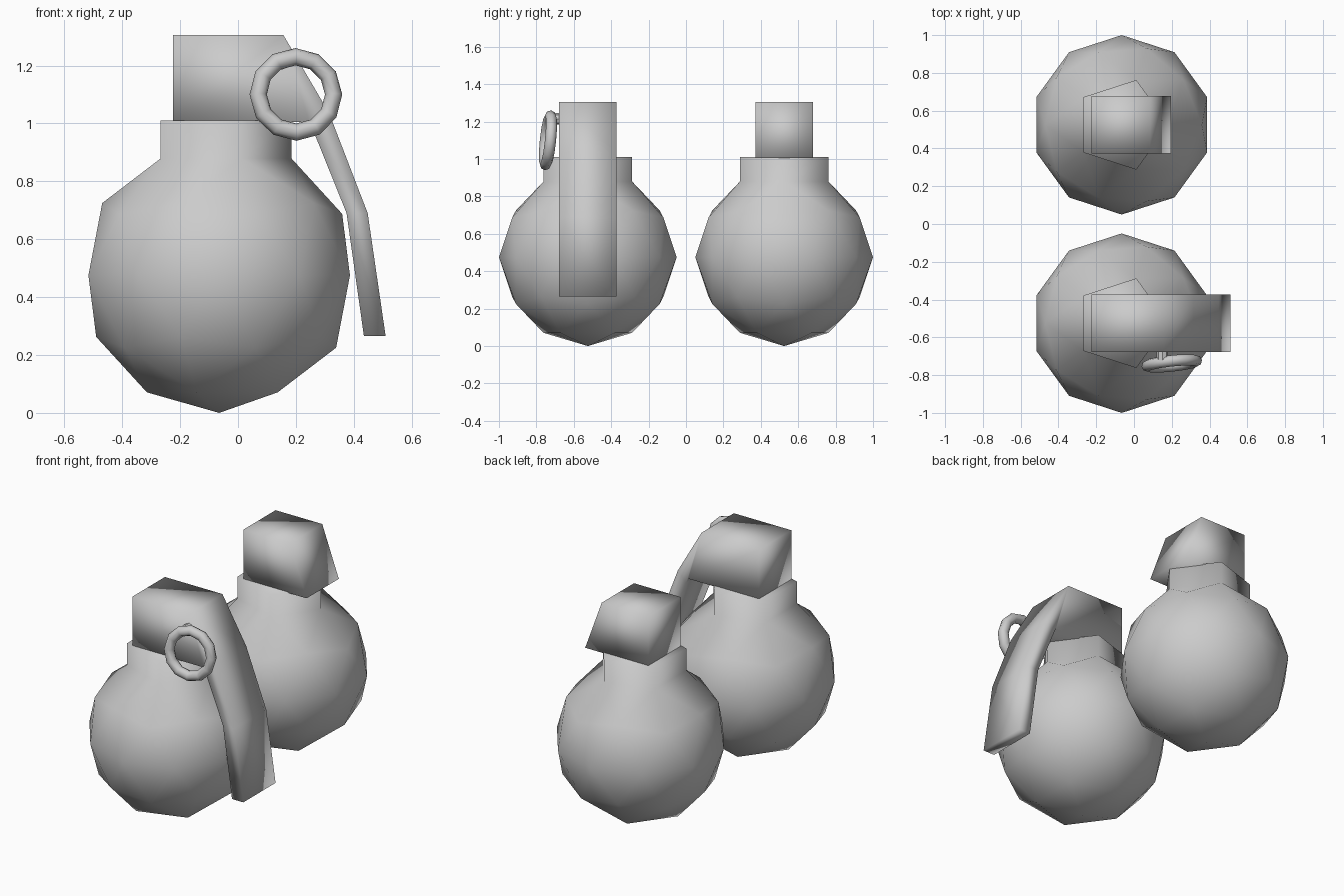
import bpy, bmesh, math

if "Cube" in bpy.data.objects:
    bpy.data.objects.remove(bpy.data.objects["Cube"])

R = 0.475
BODY_X = -0.065
OFFSET = 0.525   # distance of each grenade from y = 0
HALF_W = 0.153   # half width of cap and lever


def add_object(name, bm):
    bmesh.ops.recalc_face_normals(bm, faces=bm.faces[:])
    for f in bm.faces:
        f.smooth = True
    mesh = bpy.data.meshes.new(name)
    bm.to_mesh(mesh)
    bm.free()
    obj = bpy.data.objects.new(name, mesh)
    bpy.context.collection.objects.link(obj)
    return obj


# Faceted ball whose top pentagon is drawn up into a neck
def body(name, y):
    bm = bmesh.new()
    bmesh.ops.create_icosphere(bm, subdivisions=2, radius=R)
    top = max(bm.verts, key=lambda v: v.co.z)
    bmesh.ops.delete(bm, geom=[top], context='VERTS')
    rim = [e for e in bm.edges if e.is_boundary]
    new = bmesh.ops.extrude_edge_only(bm, edges=rim)['geom']
    for g in new:
        if isinstance(g, bmesh.types.BMVert):
            g.co.z = 1.01 - R
    bmesh.ops.contextual_create(
        bm, geom=[g for g in new if isinstance(g, bmesh.types.BMEdge)])
    obj = add_object(name, bm)
    obj.location = (BODY_X, y, R)


# Solid strip between an upper and a lower profile, extruded along y
def strip(name, y, outer, inner):
    bm = bmesh.new()
    rings = []
    for (xo, zo), (xi, zi) in zip(outer, inner):
        rings.append([bm.verts.new(p) for p in (
            (xo, y - HALF_W, zo), (xo, y + HALF_W, zo),
            (xi, y + HALF_W, zi), (xi, y - HALF_W, zi))])
    for a, b in zip(rings, rings[1:]):
        for i in range(4):
            j = (i + 1) % 4
            bm.faces.new((a[i], a[j], b[j], b[i]))
    bm.faces.new(rings[0])
    bm.faces.new(rings[-1])
    add_object(name, bm)


body("front_body", -OFFSET)
body("rear_body", OFFSET)

# Front cap continues into the long lever; rear cap is bare
strip("front_cap_and_lever", -OFFSET,
      [(-0.225, 1.305), (0.157, 1.305), (0.315, 1.035), (0.448, 0.69), (0.51, 0.265)],
      [(-0.225, 1.005), (0.245, 1.005), (0.26, 0.975), (0.375, 0.69), (0.435, 0.265)])
strip("rear_cap", OFFSET,
      [(-0.225, 1.305), (0.085, 1.305)],
      [(-0.225, 1.005), (0.195, 1.005)])

# Pull ring, tilted slightly
bpy.ops.mesh.primitive_torus_add(
    location=(0.2, -0.738, 1.1), rotation=(math.radians(84), 0, math.radians(6)),
    major_segments=12, minor_segments=8, major_radius=0.131, minor_radius=0.03)
ring = bpy.context.object
ring.name = "pull_ring"
bpy.ops.object.shade_smooth()

# Short pin joining ring and cap
bpy.ops.mesh.primitive_cylinder_add(
    vertices=8, radius=0.03, depth=0.08,
    location=(0.15, -0.69, 1.215), rotation=(math.pi / 2, 0, 0))
bpy.context.object.name = "ring_pin"
bpy.ops.object.shade_smooth_by_angle()
